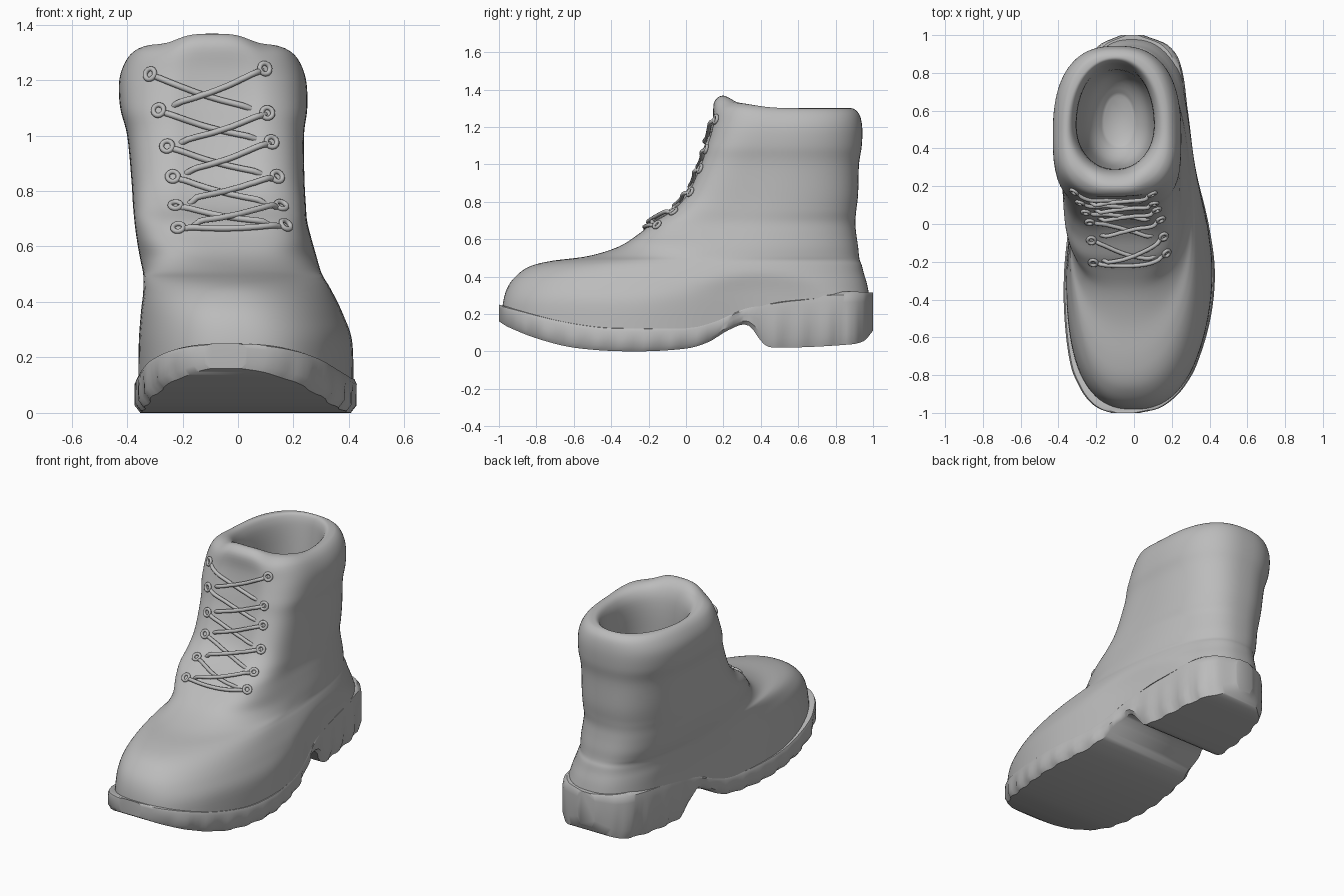
import bpy, bmesh, math
from mathutils import Vector
from mathutils.bvhtree import BVHTree

cube = bpy.data.objects.get("Cube")
if cube:
    bpy.data.objects.remove(cube)

grey = bpy.data.materials.new("plain_grey")
grey.use_nodes = True
grey.diffuse_color = (0.5, 0.5, 0.5, 1)
grey.node_tree.nodes["Principled BSDF"].inputs["Base Color"].default_value = grey.diffuse_color


def hermite(a, b, c, d, t):
    """Smooth blend from b to c, with a and d as neighbours."""
    return b + 0.5 * t * (c - a + t * (2 * a - 5 * b + 4 * c - d + t * (3 * (b - c) + d - a)))


def lookup(points, x):
    """Smooth curve through (x, value) points."""
    x = min(max(x, points[0][0]), points[-1][0])
    i = max(k for k in range(len(points) - 1) if points[k][0] <= x)
    (x0, v0), (x1, v1) = points[i], points[i + 1]

    def slope(k):
        (xa, va), (xb, vb) = points[max(k - 1, 0)], points[min(k + 1, len(points) - 1)]
        return (vb - va) / (xb - xa)

    h = x1 - x0
    t = (x - x0) / h
    m0, m1 = slope(i) * h, slope(i + 1) * h
    return ((2 * t**3 - 3 * t**2 + 1) * v0 + (t**3 - 2 * t**2 + t) * m0
            + (3 * t**2 - 2 * t**3) * v1 + (t**3 - t**2) * m1)


def soft_min(a, b, blend=.025):
    return (a + b - math.sqrt((a - b) ** 2 + blend ** 2)) / 2


def loft(name, rings):
    """Skin a list of closed rings and cap both ends."""
    bm = bmesh.new()
    rows = [[bm.verts.new(p) for p in ring] for ring in rings]
    n = len(rows[0])
    for low, high in zip(rows, rows[1:]):
        for j in range(n):
            k = (j + 1) % n
            bm.faces.new((low[j], low[k], high[k], high[j]))
    bm.faces.new(rows[0][::-1])
    bm.faces.new(rows[-1])
    bmesh.ops.recalc_face_normals(bm, faces=bm.faces)
    mesh = bpy.data.meshes.new(name)
    bm.to_mesh(mesh)
    bm.free()
    obj = bpy.data.objects.new(name, mesh)
    bpy.context.collection.objects.link(obj)
    mesh.materials.append(grey)
    return obj


def smooth(obj, degrees):
    bpy.ops.object.select_all(action="DESELECT")
    obj.select_set(True)
    bpy.context.view_layer.objects.active = obj
    bpy.ops.object.shade_smooth_by_angle(angle=math.radians(degrees))


# Sole outline and height profiles along the length
right_edge = [(-1, .03), (-.98, .12), (-.94, .19), (-.87, .26), (-.75, .33), (-.5, .405), (-.25, .428),
              (0, .395), (.3, .325), (.6, .285), (.85, .245), (.95, .175), (1, .05)]
left_edge = [(-1, -.12), (-.98, -.18), (-.94, -.235), (-.87, -.285), (-.75, -.335), (-.5, -.368),
             (-.25, -.37), (0, -.345), (.3, -.31), (.6, -.295), (.85, -.25), (.95, -.18), (1, -.07)]
sole_top = [(-1, .25), (-.9, .225), (-.7, .175), (-.5, .14), (-.35, .13), (0, .135),
            (.15, .17), (.3, .235), (.45, .285), (.6, .305), (.85, .32), (1, .315)]
sole_bottom = [(-1, .16), (-.95, .13), (-.8, .07), (-.6, .02), (-.3, 0), (0, .015), (.12, .05),
               (.22, .11), (.31, .145), (.35, .125), (.42, .035), (.5, .02), (.85, .035), (.95, .055), (1, .11)]

# Sole with heel block, arch and scalloped lower edge
stations = []
COUNT = 110
for i in range(COUNT + 1):
    y = -math.cos(math.pi * i / COUNT)
    l, r = lookup(left_edge, y), lookup(right_edge, y)
    t, b = lookup(sole_top, y), max(lookup(sole_bottom, y), 0)
    h = t - b
    lug = 0.005 * (1 + math.tanh(3 * math.cos(y * 46)))
    side = [(.03, t), (.008, t - .06 * h), (0, t - .2 * h),
            (lug * .5, t - .5 * h), (lug, b + .2 * h), (lug + .02, b)]
    stations.append([(l + d, y, z) for d, z in side] + [(r - d, y, z) for d, z in reversed(side)])
smooth(loft("sole", stations), 40)

# Upper: z, front y, back y, low x, high x; outside, over the rim, then inside
levels = [(.1, -.985, .985, -.375, .435), (.25, -.98, .985, -.372, .425), (.35, -.95, .97, -.36, .385),
          (.42, -.89, .95, -.348, .35), (.46, -.82, .94, -.345, .328), (.485, -.71, .93, -.345, .312),
          (.51, -.52, .925, -.348, .3), (.56, -.36, .92, -.358, .285), (.63, -.25, .91, -.368, .265),
          (.69, -.18, .905, -.375, .25), (.75, -.085, .91, -.38, .245), (.84, 0, .92, -.385, .24),
          (1, .07, .925, -.4, .238), (1.1, .1, .94, -.425, .25), (1.2, .13, .942, -.428, .245),
          (1.27, .145, .925, -.4, .215), (1.3, .2, .885, -.36, .17), (1.275, .26, .86, -.325, .125),
          (1.18, .29, .845, -.305, .105), (.9, .29, .82, -.3, .11), (.55, .32, .79, -.25, .08),
          (.42, .42, .68, -.16, .0)]
front_power = [(.1, 2.5), (.4, 2.4), (.49, 2.15), (.56, 2.5), (.66, 3.8), (.8, 4.2), (1.05, 3.6),
               (1.22, 2.8), (1.32, 2.2)]
RIM, SUB, SEGMENTS = 16, 5, 96


def upper_ring(level, outside):
    z, front, back, low, high = level
    middle = front + 0.42 * (back - front)
    back_power = 2.5 if outside else 2.1
    ring = []
    for j in range(SEGMENTS):
        a = 2 * math.pi * j / SEGMENTS
        c, s = math.cos(a), math.sin(a)
        power = lookup(front_power, z) if outside and s < 0 else back_power
        u = math.copysign(abs(s) ** (2 / power), s)
        x = (low + high) / 2 + (high - low) / 2 * math.copysign(abs(c) ** (2 / power), c)
        y = middle + u * (back - middle if s > 0 else middle - front)
        height = z
        if outside:
            # Foot part follows the sole outline and rests in its lip
            slack = max(0, z - .3) ** 2 * .9 - .002
            x -= .03 * u * u * min(max((.75 - z) / .35, 0), 1)
            x = soft_min(x, lookup(right_edge, y) + slack)
            x = -soft_min(-x, slack - lookup(left_edge, y))
            height = max(z, lookup(sole_top, y) - .03)
            if s < 0:
                # Tongue set back between the eyelet rows
                y += .022 * math.exp(-((x + .07) / .13) ** 4 - ((z - .98) / .27) ** 6)
        # Raised tongue and front of the collar
        lift = min(max((z - 1.13) / .14, 0), 1)
        height += lift * (.045 * math.exp(-((y - .17) / .09) ** 2 - ((x + .09) / .15) ** 4)
                          + .03 * math.exp(-((y - .25) / .15) ** 2))
        ring.append((x, y, height))
    return ring


rings = []
for i in range(len(levels) - 1):
    near = [levels[min(max(i + k, 0), len(levels) - 1)] for k in (-1, 0, 1, 2)]
    for step in range(SUB):
        rings.append(upper_ring([hermite(*v, step / SUB) for v in zip(*near)], i < RIM))
rings.append(upper_ring(levels[-1], False))
upper = loft("upper", rings)
smooth(upper, 80)

surface = BVHTree.FromPolygons([v.co for v in upper.data.vertices],
                               [p.vertices[:] for p in upper.data.polygons])


def on_front(x, z):
    """Point and normal on the front of the upper."""
    point, normal, _, _ = surface.ray_cast(Vector((x, -2, z)), Vector((0, 1, 0)))
    return point, (normal if normal.y < 0 else -normal)


# Eyelets in two rows
left_row = [(-.315, 1.22), (-.285, 1.09), (-.255, .96), (-.235, .85), (-.225, .745), (-.215, .665)]
right_row = [(.095, 1.24), (.105, 1.08), (.12, .975), (.14, .85), (.155, .745), (.17, .675)]
for row in (left_row, right_row):
    for x, z in row:
        point, normal = on_front(x, z)
        bpy.ops.mesh.primitive_torus_add(major_radius=.02, minor_radius=.009, major_segments=20,
                                         minor_segments=8, location=point + normal * .005,
                                         rotation=normal.to_track_quat("Z", "Y").to_euler())
        eyelet = bpy.context.object
        eyelet.name = "eyelet"
        eyelet.data.materials.append(grey)
        smooth(eyelet, 60)


def lace(start, end, reach, raise_by):
    """Round cord lying over the front, sunk at both ends."""
    data = bpy.data.curves.new("lace", "CURVE")
    data.dimensions = "3D"
    data.bevel_depth, data.bevel_resolution, data.use_fill_caps = .011, 3, True
    spline = data.splines.new("POLY")
    steps = 20
    spline.points.add(steps)
    for i, p in enumerate(spline.points):
        t = i / steps
        x = start[0] + (end[0] - start[0]) * t * reach
        z = start[1] + (end[1] - start[1]) * t * reach - .012 * math.sin(math.pi * t)
        point, normal = on_front(x, z)
        arch = min(1, 3 * math.sin(math.pi * t))
        p.co = (*(point + normal * (raise_by * arch - .014 * (1 - arch))), 1)
    data.materials.append(grey)
    bpy.context.collection.objects.link(bpy.data.objects.new("lace", data))


# Crossed laces and the straight bottom one
for i in range(5):
    lace(left_row[i], right_row[i + 1], .88, .008)
    lace(right_row[i], left_row[i + 1], .88, .02)
lace(left_row[-1], right_row[-1], 1, .01)
